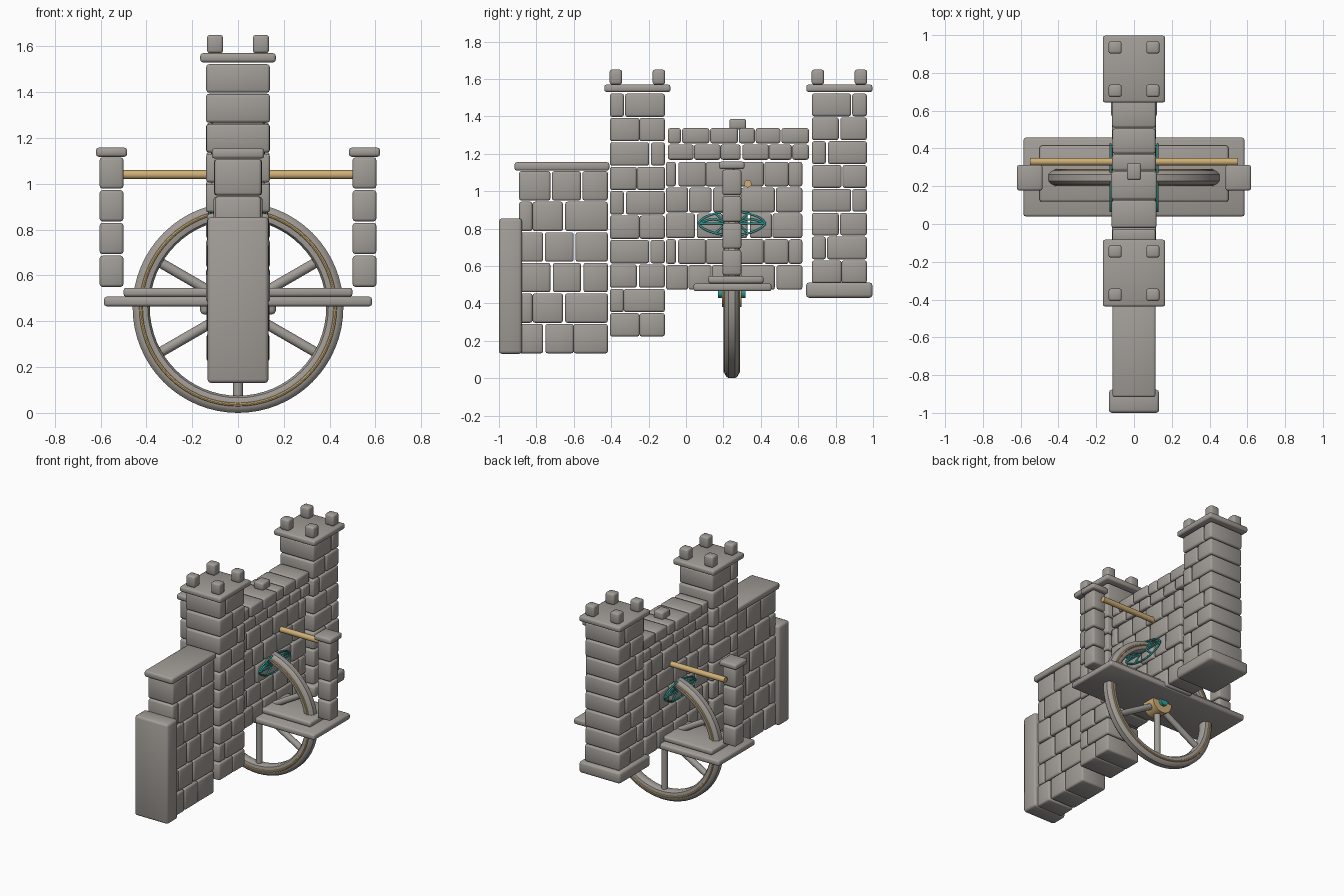
import bpy, bmesh, math, random
from mathutils import Matrix, Vector

random.seed(4)
cube = bpy.data.objects.get("Cube")
if cube:
    bpy.data.objects.remove(cube, do_unlink=True)


def material(name, rgb):
    m = bpy.data.materials.new(name)
    m.use_nodes = True
    m.diffuse_color = (*rgb, 1)
    bsdf = next(n for n in m.node_tree.nodes if n.type == 'BSDF_PRINCIPLED')
    bsdf.inputs["Base Color"].default_value = (*rgb, 1)
    return m


STONE = material("grey stone", (0.36, 0.335, 0.31))
GOLD = material("pale gold", (0.62, 0.43, 0.18))
TEAL = material("teal", (0.03, 0.36, 0.33))


def finish(name, bm, mat, angle=50):
    bmesh.ops.recalc_face_normals(bm, faces=bm.faces)
    me = bpy.data.meshes.new(name)
    bm.to_mesh(me)
    bm.free()
    me.materials.append(mat)
    me.shade_smooth()
    me.set_sharp_from_angle(angle=math.radians(angle))
    ob = bpy.data.objects.new(name, me)
    bpy.context.collection.objects.link(ob)
    return ob


def blocks(name, boxes, bevel=0.012, mat=STONE):
    """One object made of rounded boxes, each (x0, x1, y0, y1, z0, z1)."""
    bm = bmesh.new()
    for x0, x1, y0, y1, z0, z1 in boxes:
        centre = Matrix.Translation(((x0 + x1) / 2, (y0 + y1) / 2, (z0 + z1) / 2))
        size = Matrix.Diagonal((x1 - x0, y1 - y0, z1 - z0, 1))
        bmesh.ops.create_cube(bm, size=1, matrix=centre @ size)
    bmesh.ops.bevel(bm, geom=bm.edges[:], offset=bevel, segments=2,
                    profile=0.5, affect='EDGES', clamp_overlap=True)
    return finish(name, bm, mat)


def masonry(name, half_x, y0, y1, z0, z1, rows, patterns):
    """Courses of through-stones; patterns give joint positions per course."""
    boxes, step, gap = [], (z1 - z0) / rows, 0.003
    for r in range(rows):
        cuts = [0, *patterns[r % len(patterns)], 1]
        for i, (a, b) in enumerate(zip(cuts, cuts[1:])):
            ja = random.uniform(-0.008, 0.008) if i else 0
            hx = half_x + random.uniform(-0.004, 0.003)
            boxes.append((-hx, hx, y0 + a * (y1 - y0) + gap + ja, y0 + b * (y1 - y0) - gap,
                          z0 + r * step + gap, z0 + (r + 1) * step - gap))
    return blocks(name, boxes)


def cylinder(name, a, b, radius, mat, sides=16):
    a, b = Vector(a), Vector(b)
    bm = bmesh.new()
    turn = (b - a).to_track_quat('Z', 'Y').to_matrix().to_4x4()
    bmesh.ops.create_cone(bm, cap_ends=True, segments=sides, radius1=radius, radius2=radius,
                          depth=(b - a).length, matrix=Matrix.Translation((a + b) / 2) @ turn)
    return finish(name, bm, mat)


def ring(name, profile, centre, mat, steps=64):
    """Sweep a closed (radius, y) profile around the y axis."""
    bm = bmesh.new()
    loops = []
    for s in range(steps):
        t = math.tau * s / steps
        loops.append([bm.verts.new(centre + Vector((r * math.cos(t), y, r * math.sin(t))))
                      for r, y in profile])
    n = len(profile)
    for s in range(steps):
        p, q = loops[s], loops[(s + 1) % steps]
        for i in range(n):
            bm.faces.new((p[i], p[(i + 1) % n], q[(i + 1) % n], q[i]))
    return finish(name, bm, mat, 35)


# Towers with caps and corner merlons
two_stone = [(0.55,), (0.27,), (0.5,), (0.72,)]
for label, cy, base, rows in (("front", -0.26, 0.22, 10), ("back", 0.82, 0.505, 8)):
    masonry(label + "_tower", 0.138, cy - 0.15, cy + 0.15, base, 1.525, rows, two_stone)
    blocks(label + "_tower_cap", [(-0.165, 0.165, cy - 0.177, cy + 0.177, 1.53, 1.57)])
    blocks(label + "_tower_merlons",
           [(x - 0.035, x + 0.035, cy + y - 0.033, cy + y + 0.033, 1.57, 1.65)
            for x in (-0.1, 0.1) for y in (-0.115, 0.115)])
blocks("back_tower_base", [(-0.165, 0.165, 0.642, 0.997, 0.43, 0.512)], 0.016)

# Main wall, its two top courses and keystone
masonry("main_wall", 0.114, -0.11, 0.625, 0.47, 1.16, 5,
        [(0.17, 0.34, 0.55, 0.8), (0.08, 0.3, 0.5, 0.72, 0.9), (0.22, 0.42, 0.6, 0.78)])
masonry("wall_top", 0.118, -0.1, 0.66, 1.165, 1.34, 2,
        [(0.19, 0.38, 0.52, 0.72, 0.88), (0.1, 0.3, 0.5, 0.62, 0.8)])
blocks("keystone", [(-0.038, 0.038, 0.232, 0.322, 1.33, 1.387)])

# Front wall with coping and end slab
masonry("front_wall", 0.104, -0.895, -0.415, 0.13, 1.11, 6,
        [(0.28, 0.62), (0.16, 0.5), (0.36, 0.7)])
blocks("front_wall_coping", [(-0.114, 0.114, -0.917, -0.41, 1.11, 1.155)])
blocks("end_slab", [(-0.133, 0.133, -1.0, -0.877, 0.13, 0.855)], 0.016)

# Platform
blocks("lower_platform", [(-0.585, 0.585, 0.04, 0.457, 0.465, 0.507)])
blocks("upper_platform", [(-0.5, 0.5, 0.118, 0.415, 0.507, 0.546)])

# Side pillars and the rod across them
for side, s in (("left", 1), ("right", -1)):
    cx = s * 0.552
    blocks(side + "_pillar", [(cx - 0.052, cx + 0.052, 0.194, 0.296,
                               0.55 + i * 0.143, 0.686 + i * 0.143) for i in range(4)])
    blocks(side + "_pillar_cap", [(cx - 0.068, cx + 0.068, 0.177, 0.313, 1.118, 1.158)])
cylinder("cross_rod", (-0.55, 0.33, 1.04), (0.55, 0.33, 1.04), 0.02, GOLD)

# Wheel: rim, gold inlays, spokes, hub
hub = Vector((0, 0.245, 0.46))
half = [(0.385, 0.02), (0.394, 0.034), (0.41, 0.038), (0.437, 0.038), (0.45, 0.03), (0.46, 0.018)]
ring("wheel_rim", half + [(r, -y) for r, y in reversed(half)], hub, STONE)
for label, s in (("front", -1), ("back", 1)):
    circle = [(0.424 + 0.008 * math.cos(math.tau * i / 8),
               s * 0.037 + 0.008 * math.sin(math.tau * i / 8)) for i in range(8)]
    ring(label + "_rim_inlay", circle, hub, GOLD)
for i in range(6):
    t = math.radians(30 + 60 * i)
    cylinder("spoke", hub, hub + 0.4 * Vector((math.cos(t), 0, math.sin(t))), 0.022, STONE)
axis = Vector((0, 1, 0))
cylinder("wheel_hub", hub - 0.052 * axis, hub + 0.052 * axis, 0.08, GOLD, 24)
cylinder("hub_gem", hub - 0.073 * axis, hub + 0.073 * axis, 0.032, TEAL)


# Teal wire ornament on both wall faces
def wire(name, x, points):
    data = bpy.data.curves.new(name, 'CURVE')
    data.dimensions = '3D'
    data.bevel_depth = 0.006
    data.bevel_resolution = 1
    sp = data.splines.new('POLY')
    sp.points.add(len(points) - 1)
    for p, (y, z) in zip(sp.points, points):
        p.co = (x, hub.y + y, 0.828 + z, 1)
    data.materials.append(TEAL)
    bpy.context.collection.objects.link(bpy.data.objects.new(name, data))


for s in (-1, 1):
    x = s * 0.124
    for v in (-1, 1):
        wire("ornament_outline", x, [(-0.178 * math.cos(math.pi * i / 16),
                                      v * 0.064 * math.sin(math.pi * i / 16) ** 1.3)
                                     for i in range(17)])
        wire("ornament_leaf", x, [(v * (0.03 + 0.14 * i / 8), 0.022 * math.sin(math.pi * i / 8))
                                  for i in range(9)])
        wire("ornament_branch", x, [(v * 0.03, 0), (v * 0.06, 0.028), (v * 0.09, 0.054)])
        wire("ornament_branch", x, [(v * 0.03, 0), (v * 0.06, -0.028), (v * 0.09, -0.054)])
    wire("ornament_stem", x, [(-0.178, 0), (0.178, 0)])
